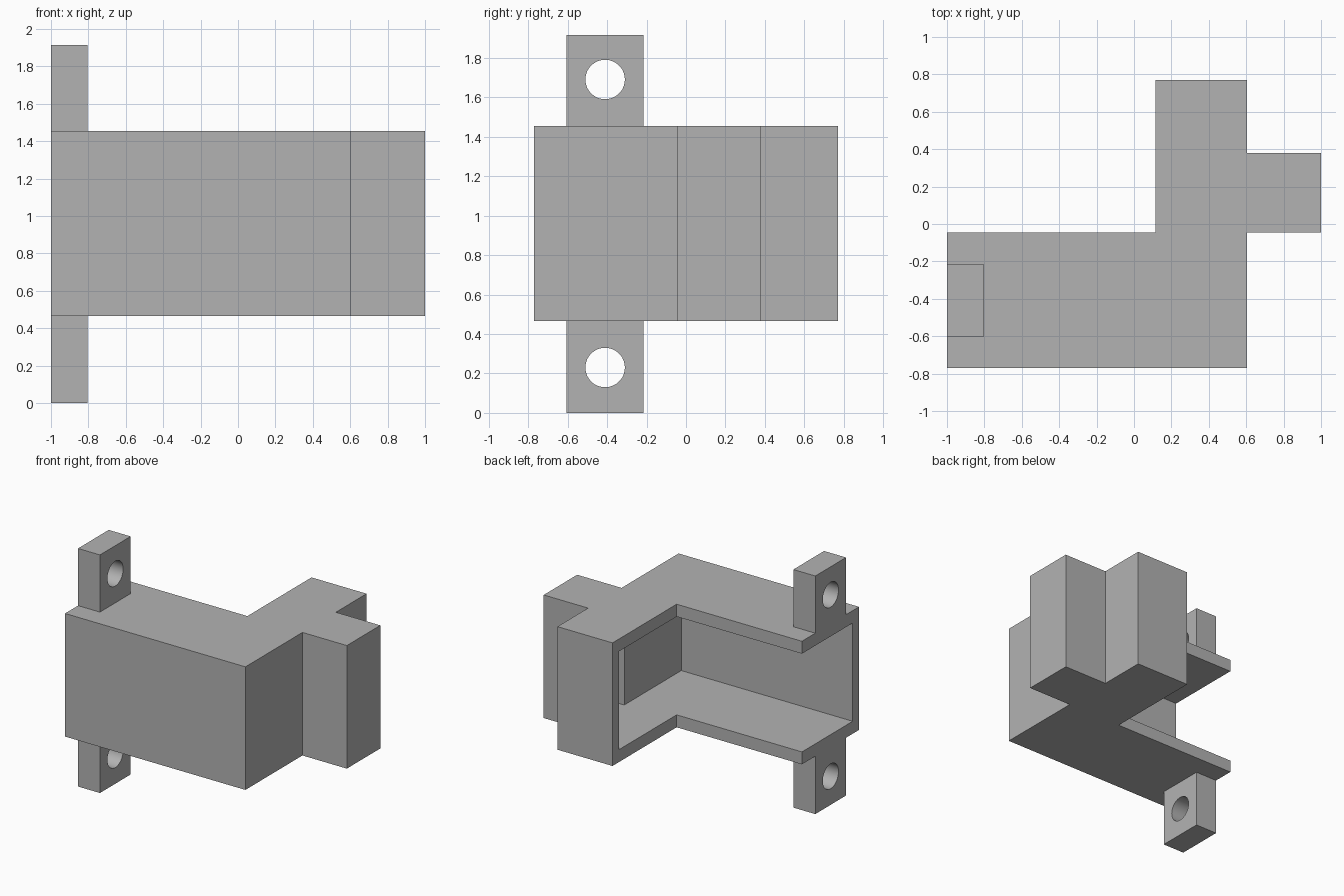
import bpy
import bmesh
import math
from mathutils import Matrix

cube = bpy.data.objects.get("Cube")
if cube:
    bpy.data.objects.remove(cube, do_unlink=True)

grey = bpy.data.materials.new("plain grey")
grey.use_nodes = True
grey.diffuse_color = (0.45, 0.45, 0.45, 1)
grey.node_tree.nodes["Principled BSDF"].inputs["Base Color"].default_value = grey.diffuse_color


def add_object(name, bm):
    bmesh.ops.recalc_face_normals(bm, faces=bm.faces)
    mesh = bpy.data.meshes.new(name)
    bm.to_mesh(mesh)
    bm.free()
    mesh.materials.append(grey)
    obj = bpy.data.objects.new(name, mesh)
    bpy.context.collection.objects.link(obj)
    return obj


def prism(name, outline, low, high):
    """Extrude a plan outline between two heights."""
    bm = bmesh.new()
    base = bm.faces.new([bm.verts.new((x, y, low)) for x, y in outline])
    top = bmesh.ops.extrude_face_region(bm, geom=[base])["geom"]
    verts = [v for v in top if isinstance(v, bmesh.types.BMVert)]
    bmesh.ops.translate(bm, verts=verts, vec=(0, 0, high - low))
    return add_object(name, bm)


def cut(obj, cutter):
    """Subtract the cutter, bake the result and drop the cutter."""
    cutter.hide_render = True
    mod = obj.modifiers.new("cut", "BOOLEAN")
    mod.operation = "DIFFERENCE"
    mod.solver = "EXACT"
    mod.object = cutter
    bpy.ops.object.select_all(action="DESELECT")
    bpy.context.view_layer.objects.active = obj
    obj.select_set(True)
    bpy.ops.object.modifier_apply(modifier=mod.name)
    bpy.data.objects.remove(cutter, do_unlink=True)
    bpy.ops.object.shade_smooth_by_angle(angle=math.radians(30))


# Main housing, hollow and open along the inner corner
LOW, HIGH = 0.465, 1.455
WALL, PLATE = 0.08, 0.1
LEFT, RIGHT, TAB = -1.0, 0.605, 1.0
FRONT, BACK, STEP = -0.77, 0.77, -0.045
ARM, TAB_BACK = 0.115, 0.38

housing = prism("housing", [
    (LEFT, FRONT), (RIGHT, FRONT), (RIGHT, STEP), (TAB, STEP),
    (TAB, TAB_BACK), (RIGHT, TAB_BACK), (RIGHT, BACK),
    (ARM, BACK), (ARM, STEP), (LEFT, STEP)], LOW, HIGH)

inner = RIGHT - WALL
hollow = prism("hollow_cutter", [
    (LEFT - 0.1, FRONT + WALL), (inner, FRONT + WALL),
    (inner, STEP + WALL), (TAB - WALL, STEP + WALL),
    (TAB - WALL, TAB_BACK - WALL), (inner, TAB_BACK - WALL),
    (inner, BACK - WALL), (ARM - 0.1, BACK - WALL),
    (ARM - 0.1, STEP + 0.1), (LEFT - 0.1, STEP + 0.1)],
    LOW + PLATE, HIGH - PLATE)
cut(housing, hollow)

# Mounting lugs above and below, each with a round hole
for name, low, high, hole_z in (("upper_lug", HIGH, 1.915, 1.69),
                                ("lower_lug", 0.0, LOW, 0.23)):
    lug = prism(name, [(LEFT, -0.605), (-0.805, -0.605),
                       (-0.805, -0.215), (LEFT, -0.215)], low, high)
    bm = bmesh.new()
    bmesh.ops.create_cone(
        bm, cap_ends=True, segments=48, radius1=0.1, radius2=0.1, depth=0.6,
        matrix=Matrix.Translation((-0.9, -0.41, hole_z)) @ Matrix.Rotation(math.pi / 2, 4, "Y"))
    cut(lug, add_object("hole_cutter", bm))
